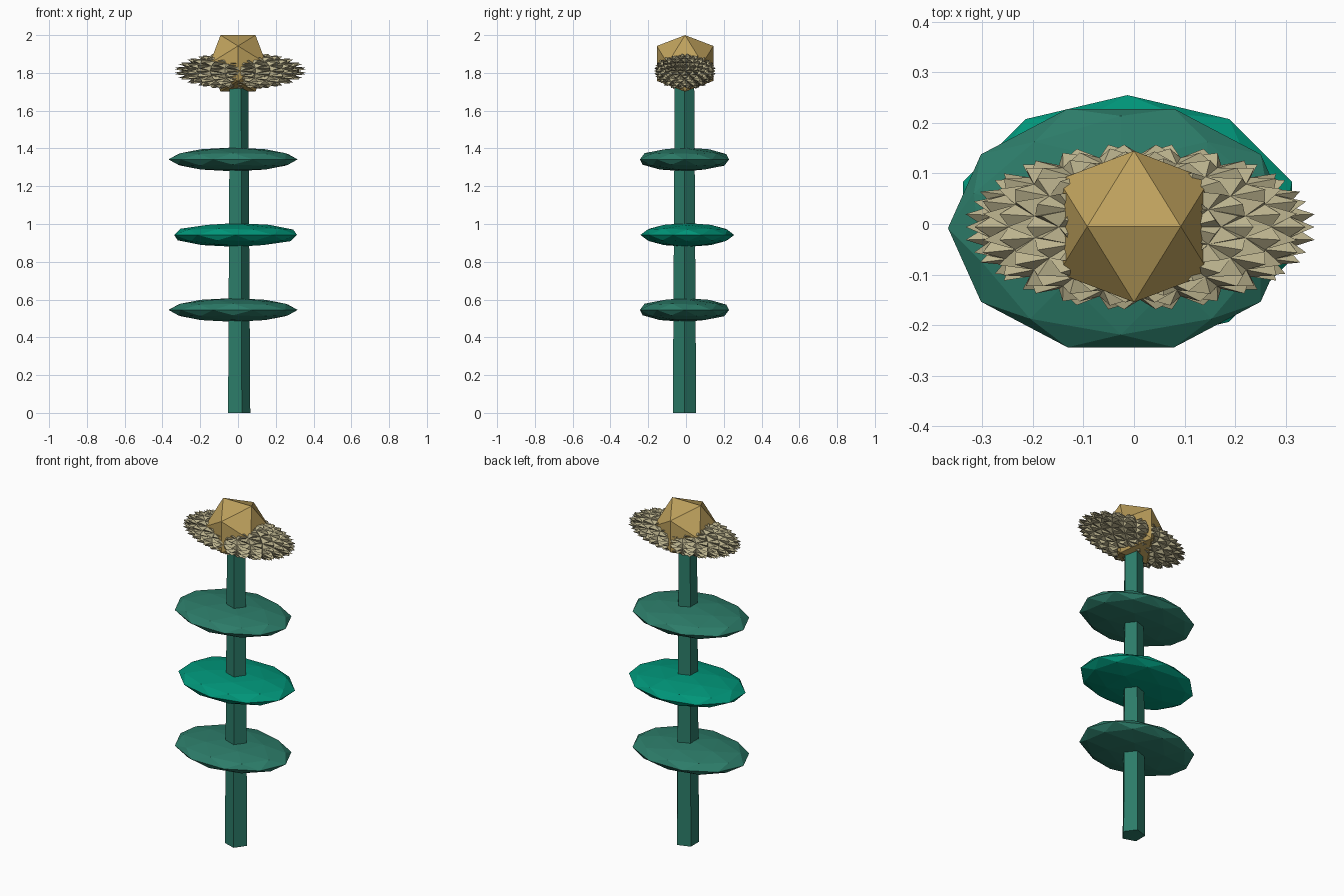
import bpy, bmesh
from math import radians
from mathutils import Matrix, Vector

if "Cube" in bpy.data.objects:
    bpy.data.objects.remove(bpy.data.objects["Cube"])


def mat(name, rgb):
    m = bpy.data.materials.new(name)
    m.diffuse_color = (*rgb, 1)
    m.use_nodes = True
    m.node_tree.nodes["Principled BSDF"].inputs["Base Color"].default_value = m.diffuse_color
    return m


GREEN = mat("stem green", (0.025, 0.20, 0.14))
BRIGHT = mat("bright leaf green", (0.0, 0.30, 0.19))
CREAM = mat("petal cream", (0.50, 0.45, 0.27))
GOLD = mat("seed gold", (0.52, 0.36, 0.11))


def finish(name, bm, material):
    me = bpy.data.meshes.new(name)
    bm.to_mesh(me)
    bm.free()
    me.materials.append(material)
    ob = bpy.data.objects.new(name, me)
    bpy.context.collection.objects.link(ob)
    return ob


def ball(name, subdiv, loc, scale, material, rot=Matrix(), spike=0.0):
    """Faceted ellipsoid; spike pokes every face outward."""
    bm = bmesh.new()
    bmesh.ops.create_icosphere(bm, subdivisions=subdiv, radius=1, matrix=rot)
    if spike:
        tips = bmesh.ops.poke(bm, faces=bm.faces[:])["verts"]
        for v in tips:
            v.co = v.co.normalized() * (1 + spike)
    bmesh.ops.scale(bm, vec=scale, verts=bm.verts)
    bmesh.ops.translate(bm, vec=loc, verts=bm.verts)
    return finish(name, bm, material)


EDGE_UP = Matrix.Rotation(radians(-31.717), 4, 'Y')

# Tapered five-sided stem
bm = bmesh.new()
bmesh.ops.create_cone(bm, cap_ends=True, segments=5, radius1=0.065, radius2=0.054,
                      depth=1.76, matrix=Matrix.Rotation(radians(-90), 4, 'Z'))
bmesh.ops.translate(bm, vec=Vector((0, -0.008, 0.88)), verts=bm.verts)
finish("stem", bm, GREEN)

# Three flat leaf discs
for name, x, y, z, turn, m in (("lower_leaf", -0.026, -0.008, 0.545, 18, GREEN),
                               ("middle_leaf", -0.013, 0.007, 0.942, 0, BRIGHT),
                               ("upper_leaf", -0.026, -0.008, 1.342, 18, GREEN)):
    ball(name, 2, (x, y, z), (0.342, 0.248, 0.063), m,
         Matrix.Rotation(radians(turn), 4, 'Z'))

# Spiky petal ruff
ball("petals", 3, (0.012, -0.006, 1.81), (0.305, 0.144, 0.088), CREAM, EDGE_UP, 0.15)

# Icosahedral seed head
ball("seed_head", 1, (0, -0.005, 1.85), (0.176, 0.176, 0.176), GOLD, EDGE_UP)
